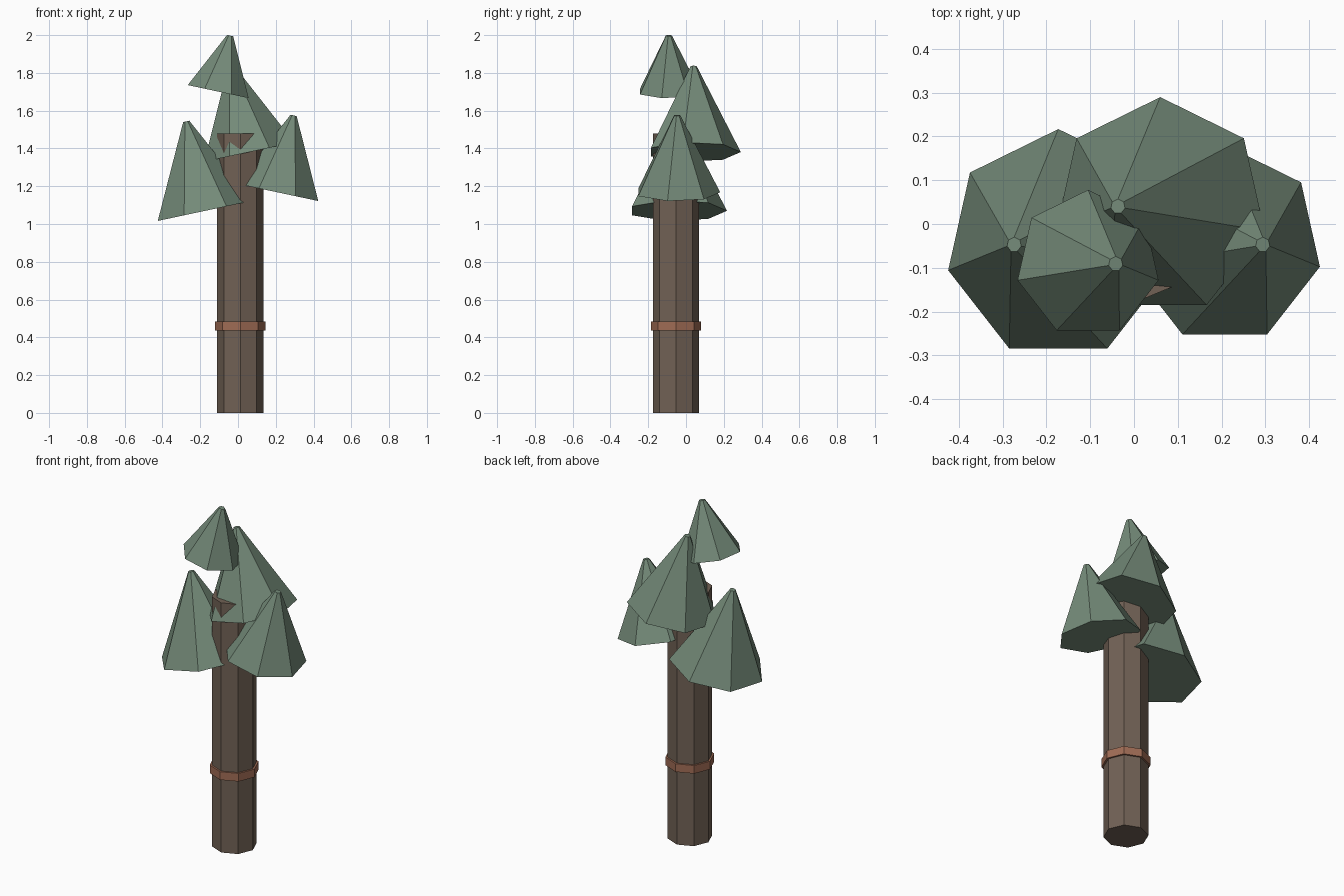
import bpy
import math

if "Cube" in bpy.data.objects:
    bpy.data.objects.remove(bpy.data.objects["Cube"])


def material(name, rgb):
    m = bpy.data.materials.new(name)
    m.diffuse_color = (*rgb, 1.0)
    m.use_nodes = True
    m.node_tree.nodes["Principled BSDF"].inputs["Base Color"].default_value = m.diffuse_color
    return m


BARK = material("bark brown", (0.165, 0.120, 0.090))
BAND = material("copper band", (0.350, 0.150, 0.090))
LEAF = material("pine green", (0.175, 0.255, 0.190))

TRUNK_X, TRUNK_Y = 0.012, -0.053


def prism(name, radius, z0, z1, mat):
    """Eight-sided column around the trunk axis."""
    bpy.ops.mesh.primitive_cylinder_add(
        vertices=8, radius=radius, depth=z1 - z0,
        location=(TRUNK_X, TRUNK_Y, (z0 + z1) / 2))
    ob = bpy.context.object
    ob.name = name
    ob.data.materials.append(mat)


def foliage(name, base, radius, height, tilt):
    """Seven-sided blunt cone, leaning in x, placed by its base centre."""
    half = height / 2
    centre = (base[0] + half * math.sin(tilt), base[1],
              base[2] + half * math.cos(tilt))
    bpy.ops.mesh.primitive_cone_add(
        vertices=7, radius1=radius, radius2=0.017, depth=height,
        location=centre, rotation=(0, tilt, 0))
    ob = bpy.context.object
    ob.name = name
    ob.data.materials.append(LEAF)


# Trunk and the band wrapped around it
prism("trunk", 0.122, 0.0, 1.48, BARK)
prism("trunk_band", 0.133, 0.435, 0.483, BAND)

# Leaning foliage clumps
foliage("left_foliage", (-0.173, -0.047, 1.070), 0.264, 0.484, -0.21)
foliage("right_foliage", (0.2075, -0.047, 1.168), 0.228, 0.416, 0.21)
foliage("back_foliage", (0.060, 0.040, 1.381), 0.250, 0.464, -0.21)
foliage("top_foliage", (-0.105, -0.091, 1.701), 0.169, 0.303, 0.21)
